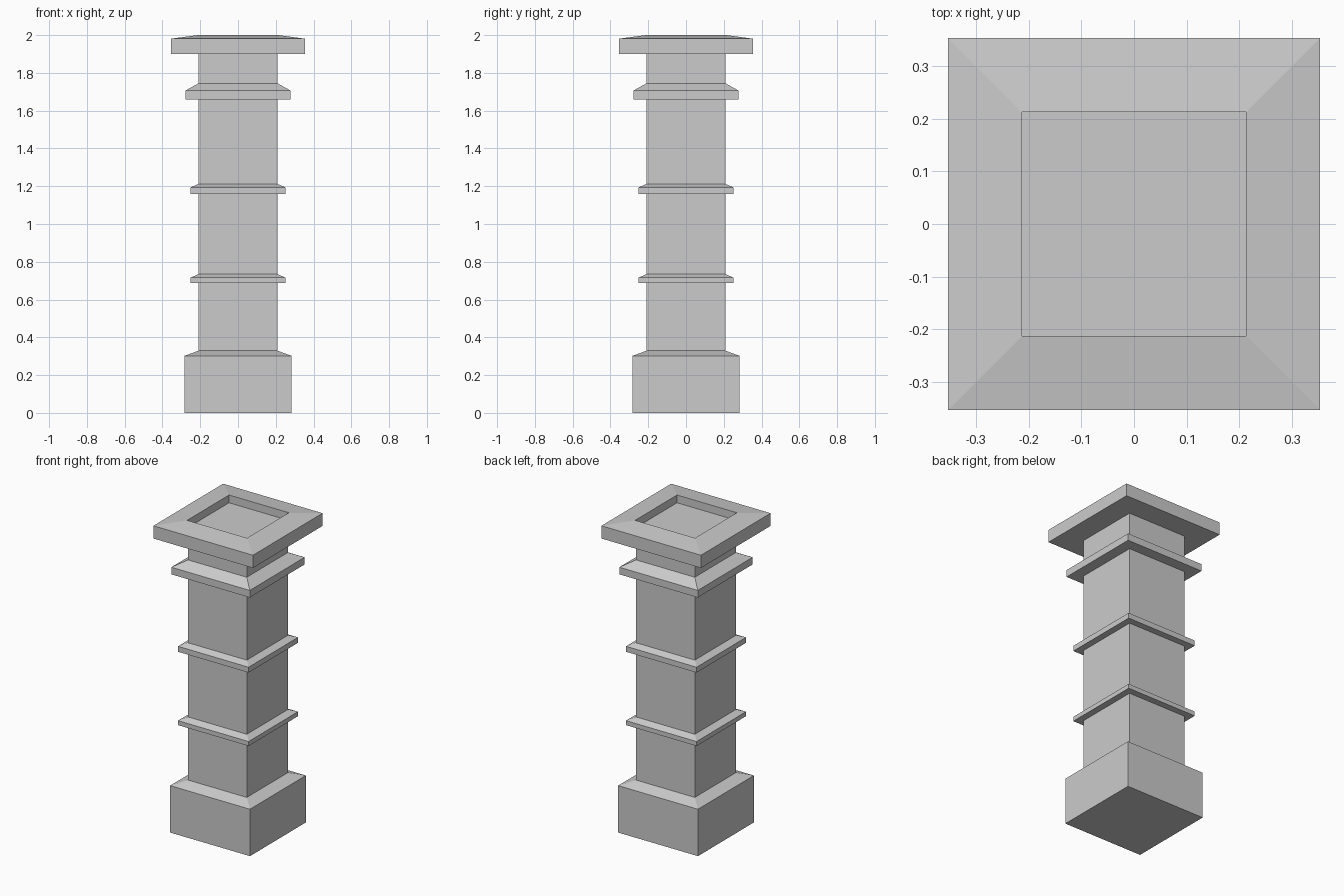
import bpy
import bmesh

if "Cube" in bpy.data.objects:
    bpy.data.objects.remove(bpy.data.objects["Cube"])

SHAFT = 0.209


def square_loft(name, profile, cap_start=False, cap_end=False):
    """Stack square loops given as (half width, height) and skin them."""
    bm = bmesh.new()
    loops = [[bm.verts.new((sx * r, sy * r, z))
              for sx, sy in ((-1, -1), (1, -1), (1, 1), (-1, 1))]
             for r, z in profile]
    for a, b in zip(loops, loops[1:]):
        for i in range(4):
            j = (i + 1) % 4
            bm.faces.new((a[i], a[j], b[j], b[i]))
    if cap_start:
        bm.faces.new(loops[0][::-1])
    if cap_end:
        bm.faces.new(loops[-1])
    mesh = bpy.data.meshes.new(name)
    bm.to_mesh(mesh)
    bm.free()
    obj = bpy.data.objects.new(name, mesh)
    bpy.context.collection.objects.link(obj)
    return obj


# Plinth with sloped shoulder
square_loft("plinth", [(0.284, 0), (0.284, 0.302), (SHAFT, 0.329)], cap_start=True)

# Square shaft
square_loft("shaft", [(SHAFT, 0.329), (SHAFT, 1.899)])

# Moulding bands: half width, bottom, edge top, slope top
bands = {
    "lower_band": (0.251, 0.687, 0.716, 0.735),
    "middle_band": (0.251, 1.159, 1.194, 1.212),
    "neck_band": (0.279, 1.660, 1.706, 1.745),
}
for name, (r, z0, z1, z2) in bands.items():
    square_loft(name, [(SHAFT, z0), (r, z0), (r, z1), (SHAFT, z2)])

# Capital slab with sloped top and sunken square recess
square_loft("capital", [(SHAFT, 1.899), (0.354, 1.899), (0.354, 1.981),
                        (0.213, 2.0), (0.213, 1.95)], cap_end=True)
